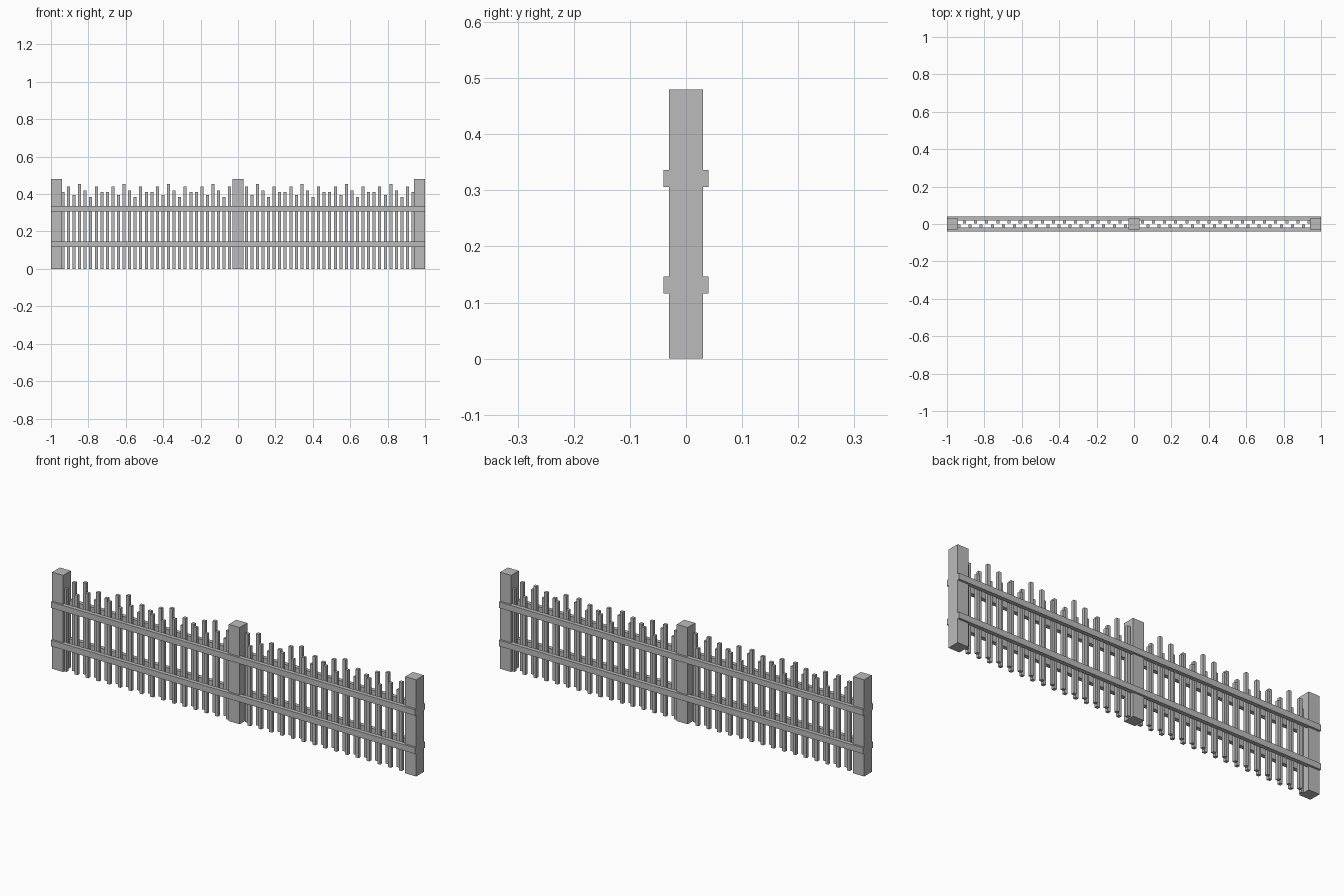
import bpy

cube = bpy.data.objects.get("Cube")
if cube:
    bpy.data.objects.remove(cube, do_unlink=True)

grey = bpy.data.materials.new("plain grey")
grey.use_nodes = True
colour = (0.5, 0.5, 0.5, 1)
grey.diffuse_color = colour
grey.node_tree.nodes["Principled BSDF"].inputs["Base Color"].default_value = colour


def box(name, centre, size):
    """Add a flat-shaded box with the given centre and full size."""
    bpy.ops.mesh.primitive_cube_add(size=1, location=centre)
    obj = bpy.context.object
    obj.name = name
    obj.scale = size
    bpy.ops.object.transform_apply(location=False, rotation=False, scale=True)
    obj.data.materials.append(grey)
    return obj


# Square posts at both ends and the middle
POST_W, POST_H = 0.06, 0.48
for name, x in (("right_post", -0.97), ("middle_post", 0), ("left_post", 0.97)):
    box(name, (x, 0, POST_H / 2), (POST_W, POST_W, POST_H))

# Horizontal rails, a pair on each face of the fence
for side, y in (("front", -0.03), ("back", 0.03)):
    for level, z in (("lower", 0.131), ("upper", 0.321)):
        box(f"{side}_{level}_rail", (0, y, z), (2, 0.02, 0.03))

# Staggered pickets with a repeating run of heights
HEIGHTS = (0.41, 0.44, 0.395, 0.455, 0.42, 0.385, 0.44, 0.41)
COUNT, REACH, PICKET_W = 64, 0.936, 0.016
for i in range(COUNT):
    x = -REACH + 2 * REACH * i / (COUNT - 1)
    if abs(x) < POST_W / 2:
        continue  # inside the middle post
    y = 0.012 if i % 2 else -0.012
    h = HEIGHTS[i % len(HEIGHTS)]
    box(f"picket_{i + 1}", (x, y, h / 2), (PICKET_W, PICKET_W, h))
